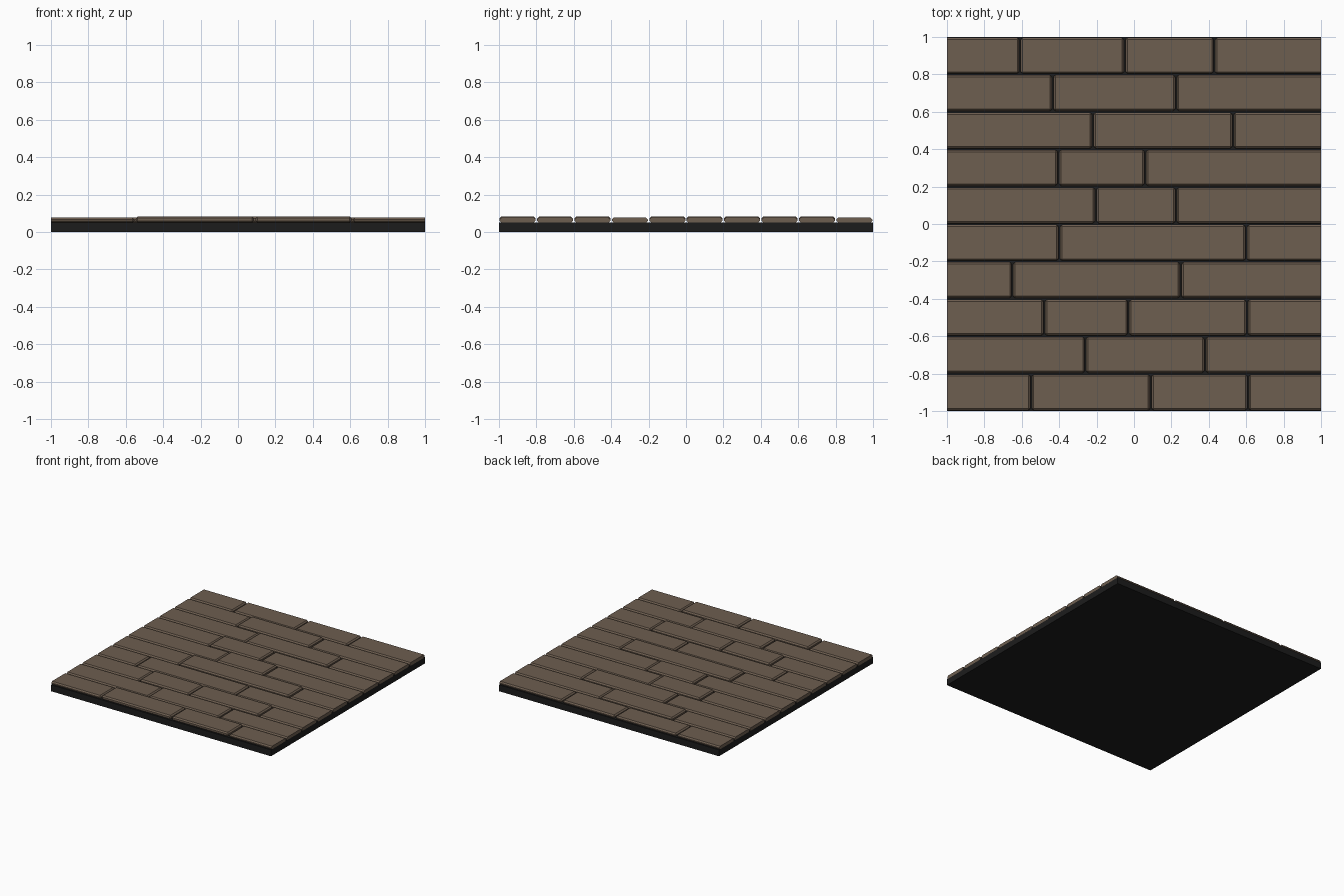
import bpy, bmesh

if "Cube" in bpy.data.objects:
    bpy.data.objects.remove(bpy.data.objects["Cube"])


def material(name, rgb):
    m = bpy.data.materials.new(name)
    m.diffuse_color = (*rgb, 1)
    m.use_nodes = True
    m.node_tree.nodes["Principled BSDF"].inputs["Base Color"].default_value = m.diffuse_color
    return m


brown = material("brown wood", (0.155, 0.112, 0.08))
dark = material("dark base", (0.012, 0.012, 0.012))


def box(name, lo, hi, mat, bevel=0):
    """Box between two corners; edges on the outer x ends stay square."""
    bm = bmesh.new()
    bmesh.ops.create_cube(bm, size=1)
    for v in bm.verts:
        v.co = [lo[i] if v.co[i] < 0 else hi[i] for i in range(3)]
    if bevel:
        edges = [e for e in bm.edges
                 if not all(abs(v.co.x) > 0.999 for v in e.verts)]
        bmesh.ops.bevel(bm, geom=edges, offset=bevel, segments=1,
                        affect='EDGES', clamp_overlap=True)
    bmesh.ops.recalc_face_normals(bm, faces=bm.faces)
    mesh = bpy.data.meshes.new(name)
    bm.to_mesh(mesh)
    bm.free()
    mesh.materials.append(mat)
    ob = bpy.data.objects.new(name, mesh)
    bpy.context.collection.objects.link(ob)


# base slab
box("base_slab", (-1, -1, 0), (1, 1, 0.052), dark)

# plank rows from front to back: butt joints and top of the inner planks
rows = [
    ((-0.55, 0.09, 0.61), 0.084),
    ((-0.26, 0.38), 0.082),
    ((-0.48, -0.03, 0.605), 0.083),
    ((-0.65, 0.25), 0.077),
    ((-0.40, 0.60), 0.084),
    ((-0.205, 0.225), 0.084),
    ((-0.405, 0.06), 0.084),
    ((-0.22, 0.53), 0.083),
    ((-0.435, 0.225), 0.084),
    ((-0.61, -0.05, 0.43), 0.077),
]
GAP = 0.004
for r, (joints, inner_top) in enumerate(rows):
    y = -1 + 0.2 * r
    xs = (-1, *joints, 1)
    for i, (a, b) in enumerate(zip(xs, xs[1:])):
        first, last = i == 0, i == len(xs) - 2
        top = 0.077 if first or last else inner_top
        box(f"plank_{r + 1}_{i + 1}",
            (a if first else a + GAP, y + GAP, 0.05),
            (b if last else b - GAP, y + 0.2 - GAP, top),
            brown, 0.01)
